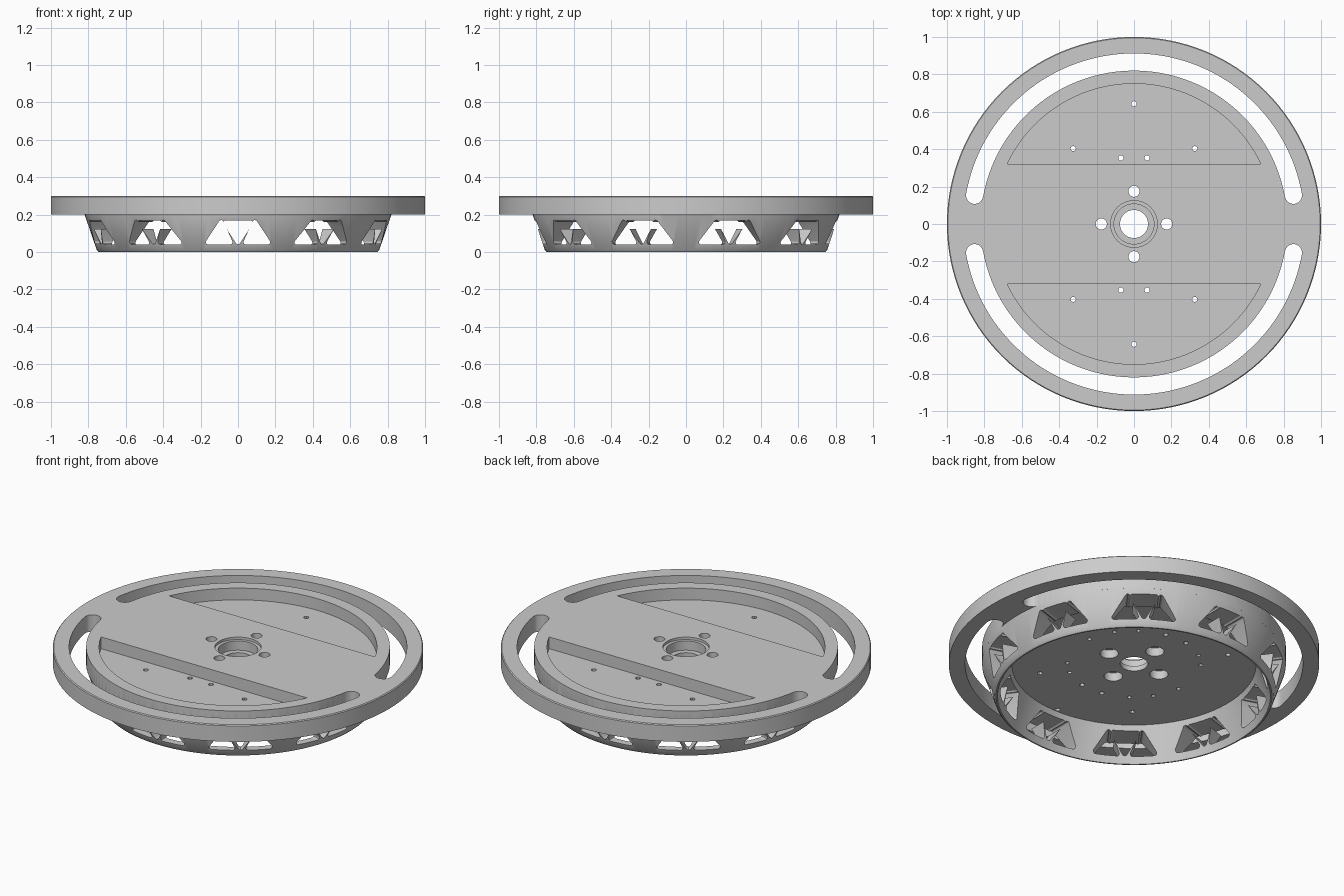
import bpy, bmesh, math
from math import pi, sin, cos, radians
from mathutils import Vector, Matrix

if "Cube" in bpy.data.objects:
    bpy.data.objects.remove(bpy.data.objects["Cube"])


def obj_from(bm, name):
    bmesh.ops.recalc_face_normals(bm, faces=bm.faces)
    me = bpy.data.meshes.new(name)
    bm.to_mesh(me)
    bm.free()
    ob = bpy.data.objects.new(name, me)
    bpy.context.collection.objects.link(ob)
    return ob


def lathe(bm, profile, n, cx=0, cy=0):
    """Revolve an (r, z) profile that starts and ends on the axis."""
    rings = []
    for r, z in profile:
        if r == 0:
            rings.append([bm.verts.new((cx, cy, z))] * n)
        else:
            rings.append([bm.verts.new((cx + r * cos(2 * pi * i / n), cy + r * sin(2 * pi * i / n), z))
                          for i in range(n)])
    for ra, rb in zip(rings, rings[1:]):
        for i in range(n):
            j = (i + 1) % n
            vs = list(dict.fromkeys([ra[i], ra[j], rb[j], rb[i]]))
            bm.faces.new(vs)


def prism(bm, pts, low, high, mat=Matrix.Identity(4)):
    """Extrude a 2D outline between two heights, then transform it."""
    a = [bm.verts.new(mat @ Vector((x, y, low))) for x, y in pts]
    b = [bm.verts.new(mat @ Vector((x, y, high))) for x, y in pts]
    bm.faces.new(a[::-1])
    bm.faces.new(b)
    for i in range(len(pts)):
        j = (i + 1) % len(pts)
        bm.faces.new((a[i], a[j], b[j], b[i]))


def rounded(tri, rad, steps=4):
    """Round the corners of a polygon."""
    out = []
    n = len(tri)
    for i in range(n):
        p = Vector(tri[i])
        u = (Vector(tri[i - 1]) - p).normalized()
        v = (Vector(tri[(i + 1) % n]) - p).normalized()
        half = u.angle(v) / 2
        c = p + (u + v).normalized() * (rad / sin(half))
        s = p + u * (rad / math.tan(half)) - c
        e = p + v * (rad / math.tan(half)) - c
        for k in range(steps + 1):
            t = k / steps
            d = (s * (1 - t) + e * t).normalized() * rad
            out.append(tuple(c + d))
    return out


def arc(r, a0, a1, n, cx=0, cy=0):
    return [(cx + r * cos(a0 + (a1 - a0) * i / n), cy + r * sin(a0 + (a1 - a0) * i / n))
            for i in range(n + 1)]


# Disc with conical hollow skirt
bm = bmesh.new()
lathe(bm, [(0, .2), (.66, .2), (.737, 0), (.745, 0), (.755, .01), (.82, .2),
           (1, .2), (1, .295), (.995, .3), (0, .3)], 128)
body = obj_from(bm, "turntable_disc")

cut = bmesh.new()

# Curved slots with round ends, and segment-shaped pockets
a = radians(10.2)
mid, w = .866, .046
end = pi - a
for turn in (0, pi):
    m = Matrix.Rotation(turn, 4, 'Z')
    slot = arc(mid + w, a, end, 64)
    slot += arc(w, end, end + pi, 10, mid * cos(end), mid * sin(end))[1:-1]
    slot += arc(mid - w, end, a, 64)
    slot += arc(w, a + pi, a + 2 * pi, 10, mid * cos(a), mid * sin(a))[1:-1]
    prism(cut, slot, .1995 - .05, .35, m)
    b = math.asin(.32 / .75)
    prism(cut, arc(.75, b, pi - b, 64), .23, .35, m)

# Centre bore and four stepped bolt holes
lathe(cut, [(0, .1), (.075, .1), (.075, .23), (.107, .23), (.107, .285),
            (.125, .285), (.125, .35), (0, .35)], 48)
for i in range(4):
    lathe(cut, [(0, .1), (.05, .1), (.05, .25), (.03, .25), (.03, .35), (0, .35)], 24,
          .175 * cos(i * pi / 2), .175 * sin(i * pi / 2))

# Small screw holes through the pockets
for sy in (1, -1):
    for x, y in ((-.325, .403), (.325, .403), (-.07, .353), (.07, .353), (0, .643)):
        lathe(cut, [(0, .15), (.014, .15), (.014, .24), (0, .24)], 12, x, sy * y)

# Shallow blind holes in the underside
for deg in (8, 33, 54, 125, 142):
    for t in (deg, deg + 180):
        lathe(cut, [(0, .15), (.012, .15), (.012, .22), (0, .22)], 12,
              .36 * cos(radians(t)), .36 * sin(radians(t)))

# Ten groups of three rounded triangular windows
side = rounded([(.022, .04), (.183, .04), (.088, .185)], .013)
windows = [side, [(-x, z) for x, z in side][::-1],
           rounded([(-.09, .17), (0, .03), (.09, .17)], .014)]
for i in range(10):
    m = Matrix.Rotation(i * pi / 5, 4, 'Z') @ Matrix.Rotation(pi / 2, 4, 'X')
    for pts in windows:
        prism(cut, pts, .58, .9, m)

cutter = obj_from(cut, "cutter")
cutter.hide_render = True
mod = body.modifiers.new("cut", 'BOOLEAN')
mod.operation = 'DIFFERENCE'
mod.solver = 'EXACT'
mod.use_self = True
mod.object = cutter

bpy.context.view_layer.objects.active = body
body.select_set(True)
bpy.ops.object.modifier_apply(modifier=mod.name)
bpy.data.objects.remove(cutter)
bpy.ops.object.shade_smooth_by_angle(angle=radians(30))
